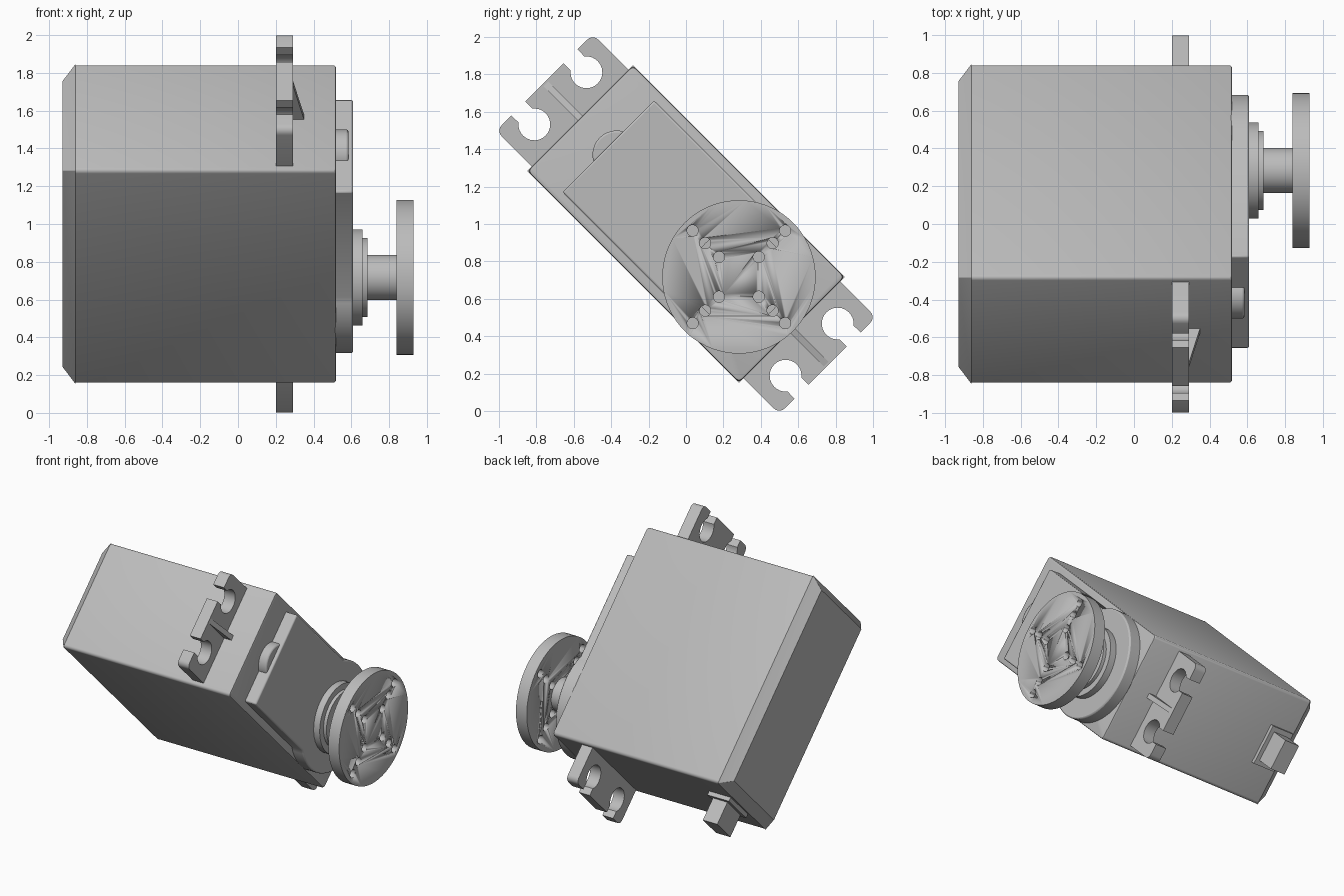
import bpy, bmesh
from math import sin, cos, radians, pi
from mathutils import Vector

if "Cube" in bpy.data.objects:
    bpy.data.objects.remove(bpy.data.objects["Cube"], do_unlink=True)

grey = bpy.data.materials.new("light_grey")
grey.use_nodes = True
grey.diffuse_color = (0.5, 0.5, 0.5, 1)
grey.node_tree.nodes["Principled BSDF"].inputs["Base Color"].default_value = (0.5, 0.5, 0.5, 1)


def arc(cu, cv, r, a0, a1, n):
    """Points on an arc, angles in degrees."""
    angles = [radians(a0 + (a1 - a0) * i / n) for i in range(n + 1)]
    return [(cu + r * cos(a), cv + r * sin(a)) for a in angles]


def circle(cu, cv, r, n=48):
    return arc(cu, cv, r, 0, 360, n)[:-1]


def rounded_rect(hu, hv, r):
    pts = []
    for k, (su, sv) in enumerate(((1, 1), (-1, 1), (-1, -1), (1, -1))):
        pts += arc(su * (hu - r), sv * (hv - r), r, 90 * k, 90 * k + 90, 4)
    return pts


def add_loft(bm, sections):
    """Skin a list of (x, outline) sections and cap both ends."""
    rings = [[bm.verts.new((x, u, v)) for u, v in pts] for x, pts in sections]
    n = len(rings[0])
    for a, b in zip(rings, rings[1:]):
        for i in range(n):
            j = (i + 1) % n
            bm.faces.new((a[i], a[j], b[j], b[i]))
    bm.faces.new(rings[0])
    bm.faces.new(rings[-1])


def finish(name, bm, bevel=0):
    """Make the object; its local y and z run along the tilted case."""
    bmesh.ops.recalc_face_normals(bm, faces=bm.faces)
    mesh = bpy.data.meshes.new(name)
    bm.to_mesh(mesh)
    bm.free()
    mesh.materials.append(grey)
    ob = bpy.data.objects.new(name, mesh)
    bpy.context.collection.objects.link(ob)
    ob.rotation_euler = (-pi / 4, 0, 0)
    ob.location = (0, 0, 1)
    if bevel:
        mod = ob.modifiers.new("Edge", 'BEVEL')
        mod.width, mod.segments = bevel, 2
        mod.limit_method, mod.angle_limit = 'ANGLE', radians(40)
    bpy.ops.object.select_all(action='DESELECT')
    bpy.context.view_layer.objects.active = ob
    ob.select_set(True)
    bpy.ops.object.shade_smooth_by_angle(angle=radians(30))
    return ob


def prism(name, pts, x0, x1, bevel=0):
    bm = bmesh.new()
    add_loft(bm, [(x0, pts), (x1, pts)])
    return finish(name, bm, bevel)


# Case with chamfered back cover
bm = bmesh.new()
add_loft(bm, [(x, rounded_rect(0.8 - d, 0.4 - d, r)) for x, d, r in
              ((-0.93, 0.065, 0.004), (-0.86, 0, 0.004))])
finish("back_cover", bm)
bm = bmesh.new()
add_loft(bm, [(x, rounded_rect(0.8 - d, 0.4 - d, 0.022)) for x, d in
              ((-0.86, 0), (0.508, 0), (0.517, 0.004), (0.52, 0.012))])
finish("case", bm)

# Gear cover plate and its half round boss
S = 0.4  # shaft position along the case
prism("gear_cover", [(-0.587, 0.346), (-0.587, -0.346)] + arc(S, 0, 0.4, -120, 120, 48),
      0.51, 0.61, 0.01)
prism("cover_boss", circle(-0.523, 0, 0.13), 0.51, 0.585, 0.01)

# Output shaft
prism("lower_collar", circle(S, 0, 0.255), 0.6, 0.66)
prism("upper_collar", circle(S, 0, 0.21), 0.65, 0.685)
prism("shaft", circle(S, 0, 0.12), 0.67, 0.85)

# Horn disc with four rows of drilled holes
horn = prism("horn_disc", circle(S, 0, 0.41, 72), 0.84, 0.93)
bm = bmesh.new()
for k in range(4):
    for d in (0.15, 0.255, 0.35):
        hole = circle(S + d * cos(k * pi / 2), d * sin(k * pi / 2), 0.03, 20)
        add_loft(bm, [(0.8, hole), (0.97, hole)])
drill = finish("hole_cutter", bm)
drill.hide_render = True
mod = horn.modifiers.new("Holes", 'BOOLEAN')
mod.object, mod.operation, mod.solver = drill, 'DIFFERENCE', 'EXACT'
bpy.context.view_layer.update()
bpy.context.view_layer.objects.active = horn
bpy.ops.object.modifier_apply(modifier="Holes")
bpy.data.objects.remove(drill, do_unlink=True)

# Mounting ears with open slots, and a wedge rib on each
half = [(0.78, 0.365)] + arc(1.03, 0.325, 0.04, 90, 0, 5) + [(1.07, 0.25)]
half += arc(0.95, 0.197, 0.085, 38, 322, 28) + [(1.07, 0.144)]
outline = half + [(u, -v) for u, v in reversed(half)]
for side, label in ((-1, "upper"), (1, "lower")):
    prism(label + "_ear", [(side * u, v) for u, v in outline], 0.2, 0.29)
    bm = bmesh.new()
    rings = [[bm.verts.new((x, side * u, v)) for x, u in
              ((0.28, 0.79), (0.352, 0.79), (0.29, 1.06), (0.28, 1.06))] for v in (-0.018, 0.018)]
    for ring in rings:
        bm.faces.new(ring)
    for i in range(4):
        j = (i + 1) % 4
        bm.faces.new((rings[0][i], rings[0][j], rings[1][j], rings[1][i]))
    finish(label + "_ear_rib", bm)


# Cable outlet on the lower end
def block(name, x0, x1, u0, u1, hv):
    prism(name, [(u0, -hv), (u1, -hv), (u1, hv), (u0, hv)], x0, x1)


block("cable_collar", -0.84, -0.66, 0.78, 0.83, 0.145)
block("cable_outlet", -0.81, -0.69, 0.79, 1.0, 0.11)
